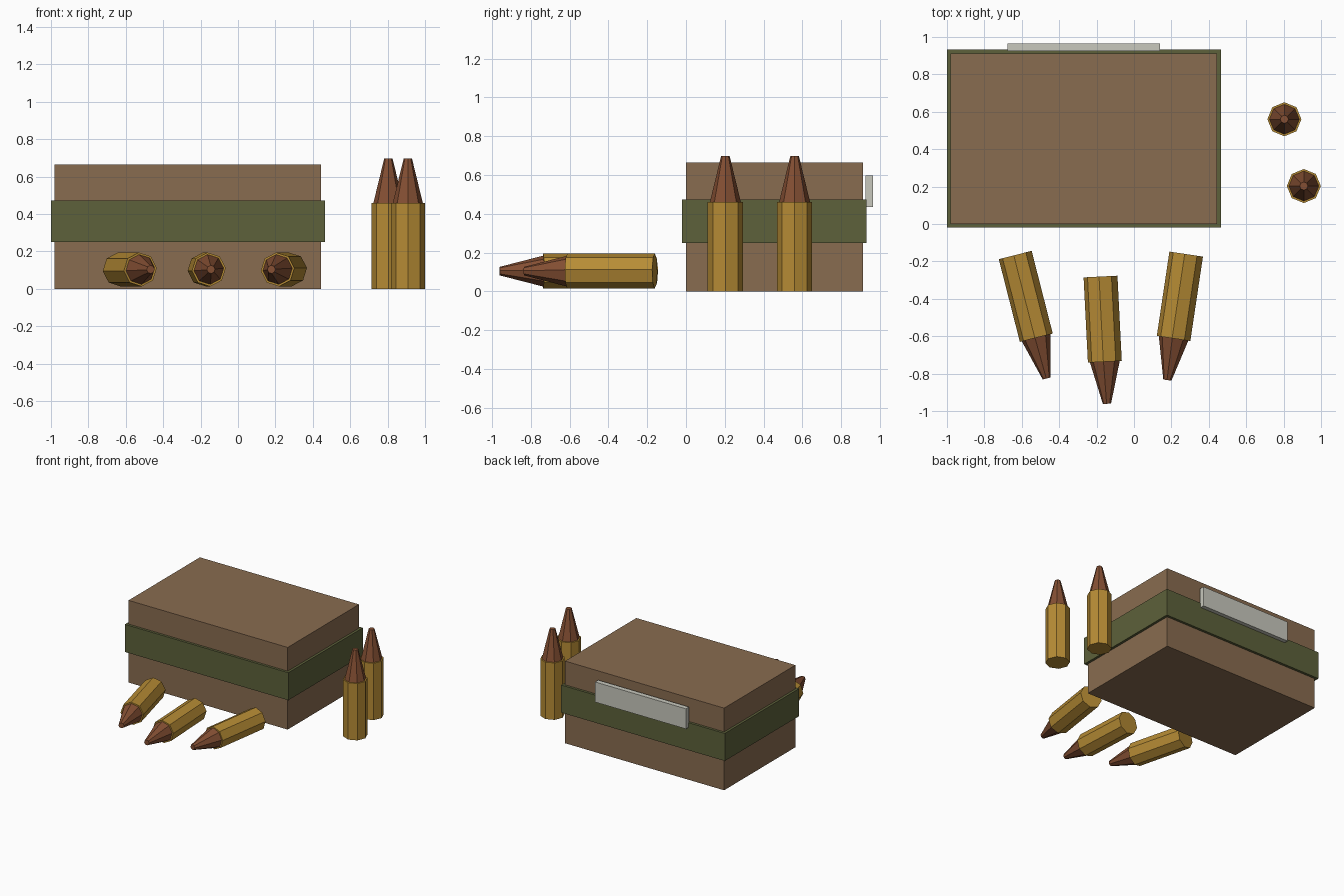
import bpy, bmesh
from math import radians
from mathutils import Matrix, Vector

cube = bpy.data.objects.get("Cube")
if cube:
    bpy.data.objects.remove(cube, do_unlink=True)


def material(name, rgb):
    m = bpy.data.materials.new(name)
    m.use_nodes = True
    m.diffuse_color = (*rgb, 1)
    m.node_tree.nodes["Principled BSDF"].inputs["Base Color"].default_value = (*rgb, 1)
    return m


CARDBOARD = material("cardboard brown", (0.25, 0.15, 0.08))
OLIVE = material("olive green", (0.11, 0.12, 0.043))
PAPER = material("pale grey", (0.58, 0.58, 0.51))
BRASS = material("brass", (0.47, 0.26, 0.035))
COPPER = material("copper", (0.23, 0.078, 0.033))


def add_object(name, bm, mat):
    mesh = bpy.data.meshes.new(name)
    bm.to_mesh(mesh)
    bm.free()
    mesh.materials.append(mat)
    obj = bpy.data.objects.new(name, mesh)
    bpy.context.collection.objects.link(obj)
    return obj


def box(name, low, high, mat):
    low, high = Vector(low), Vector(high)
    bm = bmesh.new()
    bmesh.ops.create_cube(bm, size=1, matrix=Matrix.Translation((low + high) / 2)
                          @ Matrix.Diagonal((*(high - low), 1)))
    return add_object(name, bm, mat)


def tapered(name, r1, r2, start, length, place, mat):
    bm = bmesh.new()
    bmesh.ops.create_cone(bm, cap_ends=True, segments=8, radius1=r1, radius2=r2, depth=length,
                          matrix=place @ Matrix.Translation((0, 0, start + length / 2)))
    return add_object(name, bm, mat)


def cartridge(name, place, case_length, tip_length):
    tapered(name + "_case", 0.091, 0.091, 0, case_length, place, BRASS)
    tapered(name + "_tip", 0.08, 0.022, case_length, tip_length, place, COPPER)


# Carton, wrapped band and rear label
box("carton", (-0.98, 0, 0), (0.445, 0.912, 0.665), CARDBOARD)
box("band", (-1, -0.02, 0.25), (0.465, 0.932, 0.473), OLIVE)
box("rear_label", (-0.675, 0.925, 0.435), (0.138, 0.965, 0.598), PAPER)

# Standing cartridges
for i, (x, y) in enumerate([(0.804, 0.56), (0.908, 0.203)]):
    cartridge(f"standing_cartridge_{i + 1}", Matrix.Translation((x, y, 0)), 0.46, 0.238)

# Cartridges lying in front, each swung about z and slightly rolled
for i, (x, y, swing, roll) in enumerate([(-0.635, -0.166, 14.3, 5),
                                         (-0.179, -0.281, 2.9, 5),
                                         (0.279, -0.161, -8.5, 5)]):
    place = (Matrix.Translation((x, y, 0.104)) @ Matrix.Rotation(radians(swing), 4, "Z")
             @ Matrix.Rotation(radians(90), 4, "X") @ Matrix.Rotation(radians(roll), 4, "Z"))
    cartridge(f"lying_cartridge_{i + 1}", place, 0.456, 0.225)
